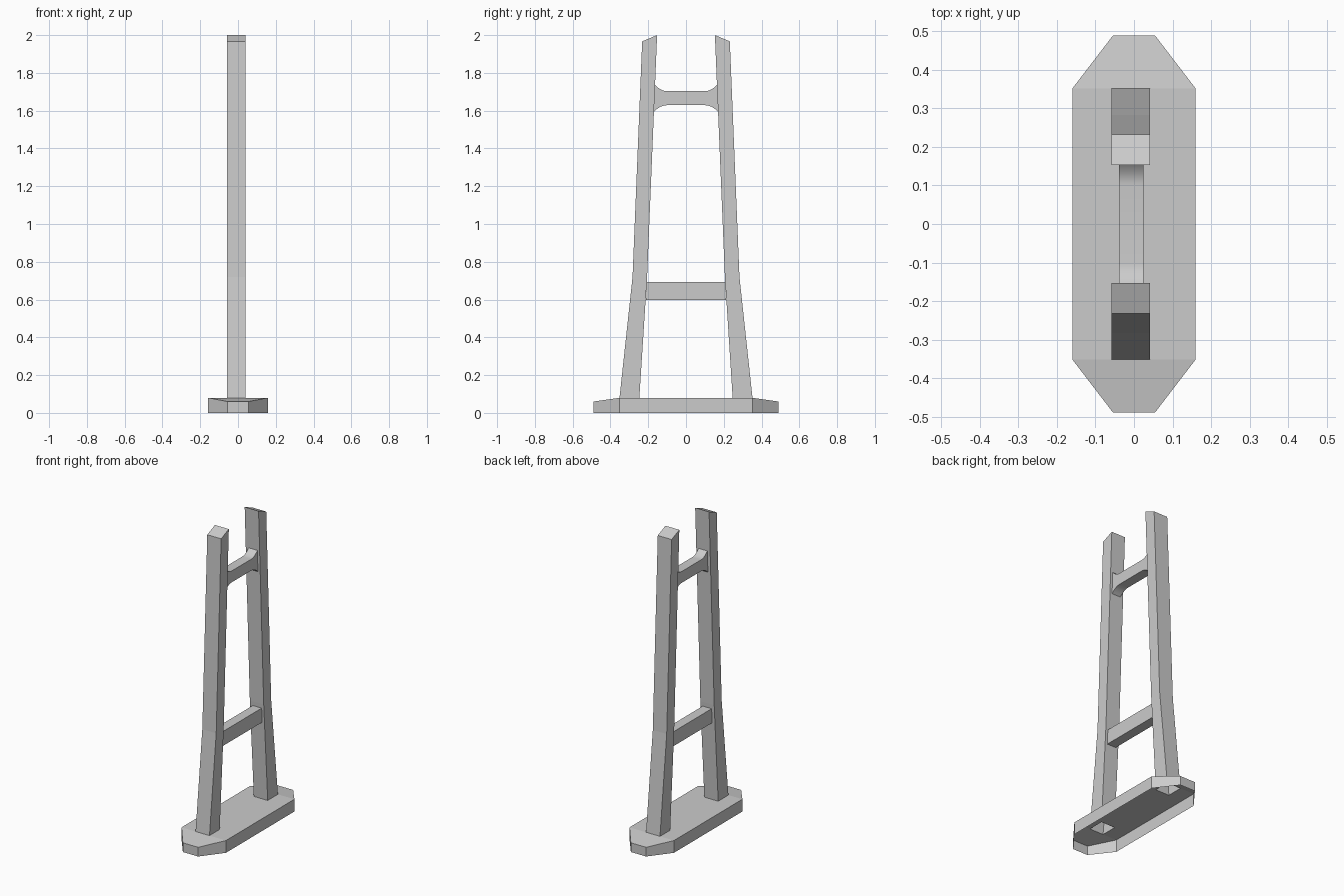
import bpy, bmesh

if "Cube" in bpy.data.objects:
    bpy.data.objects.remove(bpy.data.objects["Cube"])

LEG_X = (-0.059, 0.041)
BAR_X = (-0.039, 0.025)


def finish(name, polys, smooth=False):
    """Weld polygons into one object whose topmost face points up."""
    bm = bmesh.new()
    for pts in polys:
        bm.faces.new([bm.verts.new(p) for p in pts])
    bmesh.ops.remove_doubles(bm, verts=bm.verts, dist=1e-5)
    bmesh.ops.recalc_face_normals(bm, faces=bm.faces)
    bm.normal_update()
    top = max(bm.faces, key=lambda f: f.calc_center_median().z)
    if top.normal.z < 0:
        bmesh.ops.reverse_faces(bm, faces=bm.faces)
    me = bpy.data.meshes.new(name)
    bm.to_mesh(me)
    bm.free()
    ob = bpy.data.objects.new(name, me)
    bpy.context.collection.objects.link(ob)
    if smooth:
        bpy.ops.object.select_all(action='DESELECT')
        ob.select_set(True)
        bpy.context.view_layer.objects.active = ob
        bpy.ops.object.shade_smooth_by_angle(angle=0.6)
    return ob


def loft(name, xs, sections, cap_end=False, smooth=False):
    """Rectangular tube; each section is a pair of (y, z) points."""
    rings = [[(xs[0], *a), (xs[1], *a), (xs[1], *b), (xs[0], *b)] for a, b in sections]
    polys = [[r[i], r[(i + 1) % 4], s[(i + 1) % 4], s[i]]
             for r, s in zip(rings, rings[1:]) for i in range(4)]
    if cap_end:
        polys.append(rings[-1])
    return finish(name, polys, smooth)


# Base: open-bottomed plate with sloped ends and leg sockets
W, TIP, H, H_END = 0.16, 0.055, 0.08, 0.06
gx = (-W, *LEG_X, W)
gy = (-0.352, -0.247, 0.247, 0.352)
polys = []
for i in range(3):
    for j in range(3):
        if i == 1 and j != 1:
            continue  # socket opening under a leg
        polys.append([(gx[i], gy[j], H), (gx[i + 1], gy[j], H),
                      (gx[i + 1], gy[j + 1], H), (gx[i], gy[j + 1], H)])
for s in (-1, 1):
    polys.append([(x, s * 0.352, H) for x in gx]
                 + [(TIP, s * 0.489, H_END), (-TIP, s * 0.489, H_END)])
outline = ([(W, y, H) for y in gy] + [(TIP, 0.489, H_END), (-TIP, 0.489, H_END)]
           + [(-W, y, H) for y in reversed(gy)]
           + [(-TIP, -0.489, H_END), (TIP, -0.489, H_END)])
for a, b in zip(outline, outline[1:] + outline[:1]):
    polys.append([a, b, (b[0], b[1], 0), (a[0], a[1], 0)])
finish("base", polys)

# Two bent legs with slanted tops
leg = [((0.352, H), (0.247, H)), ((0.283, 0.72), (0.206, 0.72)),
       ((0.232, 1.967), (0.153, 2.0))]
for side, s in (("front", -1), ("back", 1)):
    loft(side + "_leg", LEG_X, [((s * a[0], a[1]), (s * b[0], b[1])) for a, b in leg],
         cap_end=True)

# Plain lower crossbar
loft("lower_crossbar", BAR_X, [((s * 0.208, 0.692), (s * 0.213, 0.598)) for s in (-1, 1)])

# Upper crossbar flaring into the legs
half = []
N = 6
for k in range(N + 1):
    t = k / N
    flare = 0.034 * t * t
    half.append(((0.1 + 0.065 * t, 1.703 + flare), (0.1 + 0.07 * t, 1.629 - flare)))
mirrored = [((-a[0], a[1]), (-b[0], b[1])) for a, b in reversed(half)]
loft("upper_crossbar", BAR_X, mirrored + half, smooth=True)
